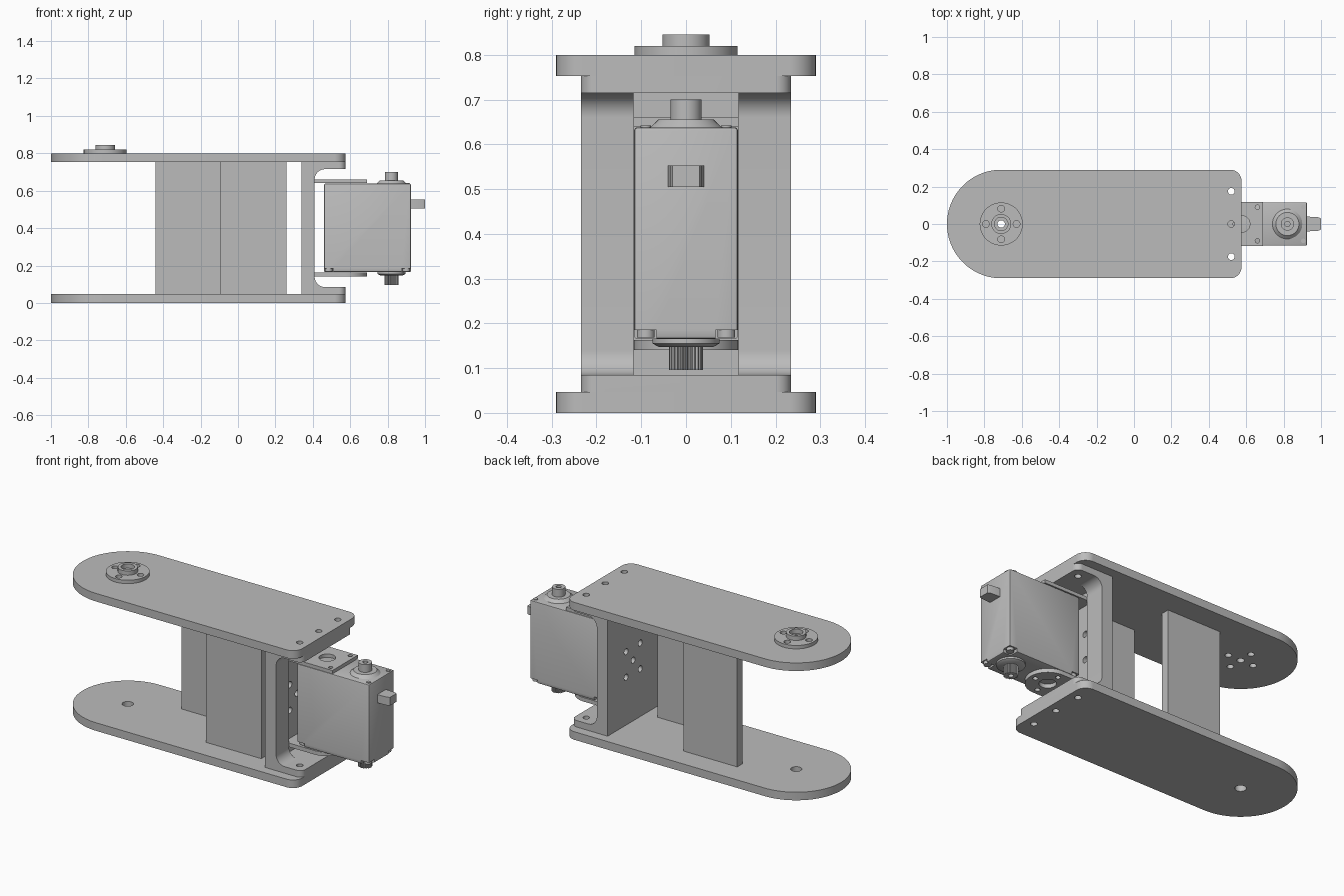
import bpy, bmesh, math
from mathutils import Vector, Matrix

if "Cube" in bpy.data.objects:
    bpy.data.objects.remove(bpy.data.objects["Cube"], do_unlink=True)

grey = bpy.data.materials.new("plain grey")
grey.use_nodes = True
grey.diffuse_color = (0.5, 0.5, 0.5, 1)
grey.node_tree.nodes["Principled BSDF"].inputs["Base Color"].default_value = (0.5, 0.5, 0.5, 1)


def finish(name, bm):
    bmesh.ops.remove_doubles(bm, verts=bm.verts, dist=1e-5)
    bmesh.ops.recalc_face_normals(bm, faces=bm.faces)
    mesh = bpy.data.meshes.new(name)
    bm.to_mesh(mesh)
    bm.free()
    obj = bpy.data.objects.new(name, mesh)
    bpy.context.collection.objects.link(obj)
    mesh.materials.append(grey)
    return obj


def rounded(corners, steps=14):
    """Outline with square corners (x, y, radius) turned into arcs."""
    pts = []
    for i, (x, y, r) in enumerate(corners):
        p = Vector((x, y))
        if r == 0:
            pts.append(p)
            continue
        d1 = (Vector(corners[i - 1][:2]) - p).normalized()
        d2 = (Vector(corners[(i + 1) % len(corners)][:2]) - p).normalized()
        for k in range(steps + 1):
            t = math.pi / 2 * k / steps
            pts.append(p + r * (d1 + d2) - r * (d2 * math.cos(t) + d1 * math.sin(t)))
    return pts


def prism(name, pts, lo, hi, axis="z"):
    bm = bmesh.new()
    clean = [p for i, p in enumerate(pts) if (Vector(p) - Vector(pts[i - 1])).length > 1e-5]
    place = (lambda a, b, c: (a, b, c)) if axis == "z" else (lambda a, b, c: (a, c, b))
    face = bm.faces.new([bm.verts.new(place(p[0], p[1], lo)) for p in clean])
    ext = bmesh.ops.extrude_face_region(bm, geom=[face])
    shift = Vector(place(0, 0, hi - lo))
    bmesh.ops.translate(bm, vec=shift, verts=[v for v in ext["geom"] if isinstance(v, bmesh.types.BMVert)])
    return finish(name, bm)


def box(name, x0, x1, y0, y1, z0, z1):
    return prism(name, [(x0, y0), (x1, y0), (x1, y1), (x0, y1)], z0, z1)


def cyl(name, x, y, z0, z1, r, r2=None, sides=40):
    bm = bmesh.new()
    bmesh.ops.create_cone(bm, cap_ends=True, segments=sides, radius1=r, radius2=r if r2 is None else r2,
                          depth=z1 - z0, matrix=Matrix.Translation((x, y, (z0 + z1) / 2)))
    return finish(name, bm)


def boolean(obj, other, operation="DIFFERENCE"):
    mod = obj.modifiers.new("cut", "BOOLEAN")
    mod.operation, mod.object, mod.solver = operation, other, "EXACT"
    bpy.context.view_layer.objects.active = obj
    bpy.ops.object.modifier_apply(modifier=mod.name)
    bpy.data.objects.remove(other, do_unlink=True)


def drill(obj, spots, r, z0=-1, z1=2):
    for x, y in spots:
        boolean(obj, cyl("cutter", x, y, z0, z1, r, sides=24))


def cross(x, y, d):
    return [(x + d, y), (x - d, y), (x, y + d), (x, y - d)]


PIVOT = -0.71
SHAFT = 0.82
edge_holes = [(0.52, y) for y in (-0.175, 0, 0.175)]

# Two long side plates, each with one round end
outline = rounded([(-1, -0.29, 0.29), (0.575, -0.29, 0.06), (0.575, 0.29, 0.06), (-1, 0.29, 0.29)], 24)
bottom_plate = prism("bottom_plate", outline, 0, 0.047)
top_plate = prism("top_plate", outline, 0.753, 0.8)
for plate in (bottom_plate, top_plate):
    drill(plate, edge_holes, 0.018)
drill(bottom_plate, [(PIVOT, 0)], 0.03)
drill(top_plate, [(PIVOT, 0)], 0.02)
drill(top_plate, cross(PIVOT, 0, 0.082), 0.018)

# Round drive horn on the top plate
horn = cyl("drive_horn", PIVOT, 0, 0.8, 0.82, 0.115, sides=64)
hub = cyl("horn_hub", PIVOT, 0, 0.82, 0.845, 0.053, sides=48)
drill(horn, cross(PIVOT, 0, 0.082), 0.018)
drill(horn, [(PIVOT, 0)], 0.02)
drill(hub, [(PIVOT, 0)], 0.036)

# Two staggered spacer panels
box("front_spacer", -0.095, 0.26, -0.157, -0.11, 0.047, 0.753)
box("back_spacer", -0.44, -0.095, 0.11, 0.157, 0.047, 0.753)

# C-shaped end bracket with filleted inside and rounded flange corners
profile = rounded([(0.34, 0.047, 0), (0.575, 0.047, 0), (0.575, 0.085, 0), (0.41, 0.085, 0.055),
                   (0.41, 0.715, 0.055), (0.575, 0.715, 0), (0.575, 0.753, 0), (0.34, 0.753, 0)])
bracket = prism("end_bracket", profile, -0.235, 0.235, "y")
footprint = rounded([(0.3, -0.235, 0), (0.575, -0.235, 0.035), (0.575, 0.235, 0.035), (0.3, 0.235, 0)])
boolean(bracket, prism("cutter", footprint, 0, 1), "INTERSECT")
boolean(bracket, box("cutter", 0.38, 0.5, -0.117, 0.117, 0.085, 0.715))
drill(bracket, edge_holes, 0.018)
for y, z in [(0, 0.4)] + [(a * 0.065, 0.4 + b * 0.075) for a in (-1, 1) for b in (-1, 1)]:
    cutter = cyl("cutter", 0, 0, -0.2, 0.2, 0.018, sides=24)
    cutter.matrix_world = Matrix.Translation((0.36, y, z)) @ Matrix.Rotation(math.pi / 2, 4, "Y")
    bpy.context.view_layer.update()
    boolean(bracket, cutter)

# Motor mounting tabs: square above, round-ended below
upper_tab = box("upper_motor_tab", 0.38, 0.69, -0.117, 0.117, 0.64, 0.66)
drill(upper_tab, [(0.575, 0)], 0.045)
drill(upper_tab, [(0.66, -0.09), (0.66, 0.09)], 0.012)
lower_outline = rounded([(0.38, -0.117, 0), (0.69, -0.117, 0.115), (0.69, 0.117, 0.115), (0.38, 0.117, 0)])
lower_tab = prism("lower_motor_tab", lower_outline, 0.14, 0.163)
drill(lower_tab, [(0.575, 0)], 0.045)
drill(lower_tab, cross(0.575, 0, 0.082), 0.014)

# Motor body with softened edges and notched lower corners
body = box("motor_body", 0.46, 0.925, -0.116, 0.116, 0.165, 0.638)
bevel = body.modifiers.new("bevel", "BEVEL")
bevel.width, bevel.segments = 0.007, 2
bpy.context.view_layer.objects.active = body
bpy.ops.object.modifier_apply(modifier=bevel.name)
for x in (0.46, 0.925):
    for y in (-0.116, 0.116):
        boolean(body, box("cutter", x - 0.05, x + 0.05, y - 0.05, y + 0.05, 0.1, 0.185))
        sx, sy = (0.485 if x < 0.7 else 0.9), math.copysign(0.09, y)
        cyl("lower_screw", sx, sy, 0.168, 0.19, 0.02, sides=20)
        if x > 0.7:
            cyl("upper_screw", 0.905, sy, 0.63, 0.642, 0.012, sides=20)

# Upper idler boss and pin
cyl("upper_boss", SHAFT, 0, 0.635, 0.655, 0.083, 0.062)
pin = cyl("upper_pin", SHAFT, 0, 0.65, 0.70, 0.035)
drill(pin, [(SHAFT, 0)], 0.014, 0.67, 0.8)

# Lower collar and splined output shaft
cyl("lower_collar", SHAFT, 0, 0.155, 0.17, 0.075)
cyl("lower_collar_rim", SHAFT, 0, 0.147, 0.155, 0.06, 0.075)
teeth = 24
spline = []
for i in range(teeth * 4):
    r = 0.038 if i % 4 < 2 else 0.032
    a = math.tau * i / (teeth * 4)
    spline.append((SHAFT + r * math.cos(a), r * math.sin(a)))
shaft = prism("splined_shaft", spline, 0.096, 0.15)
drill(shaft, [(SHAFT, 0)], 0.014, 0, 0.125)

# Tapered cable plug
prism("cable_plug", [(0.92, -0.04), (0.985, -0.036), (1, -0.03), (1, 0.03), (0.985, 0.036), (0.92, 0.04)],
      0.505, 0.553)

# Smooth curved faces while keeping hard edges
for obj in bpy.context.scene.objects:
    obj.select_set(obj.type == "MESH")
bpy.context.view_layer.objects.active = body
bpy.ops.object.shade_smooth_by_angle(angle=math.radians(30))
